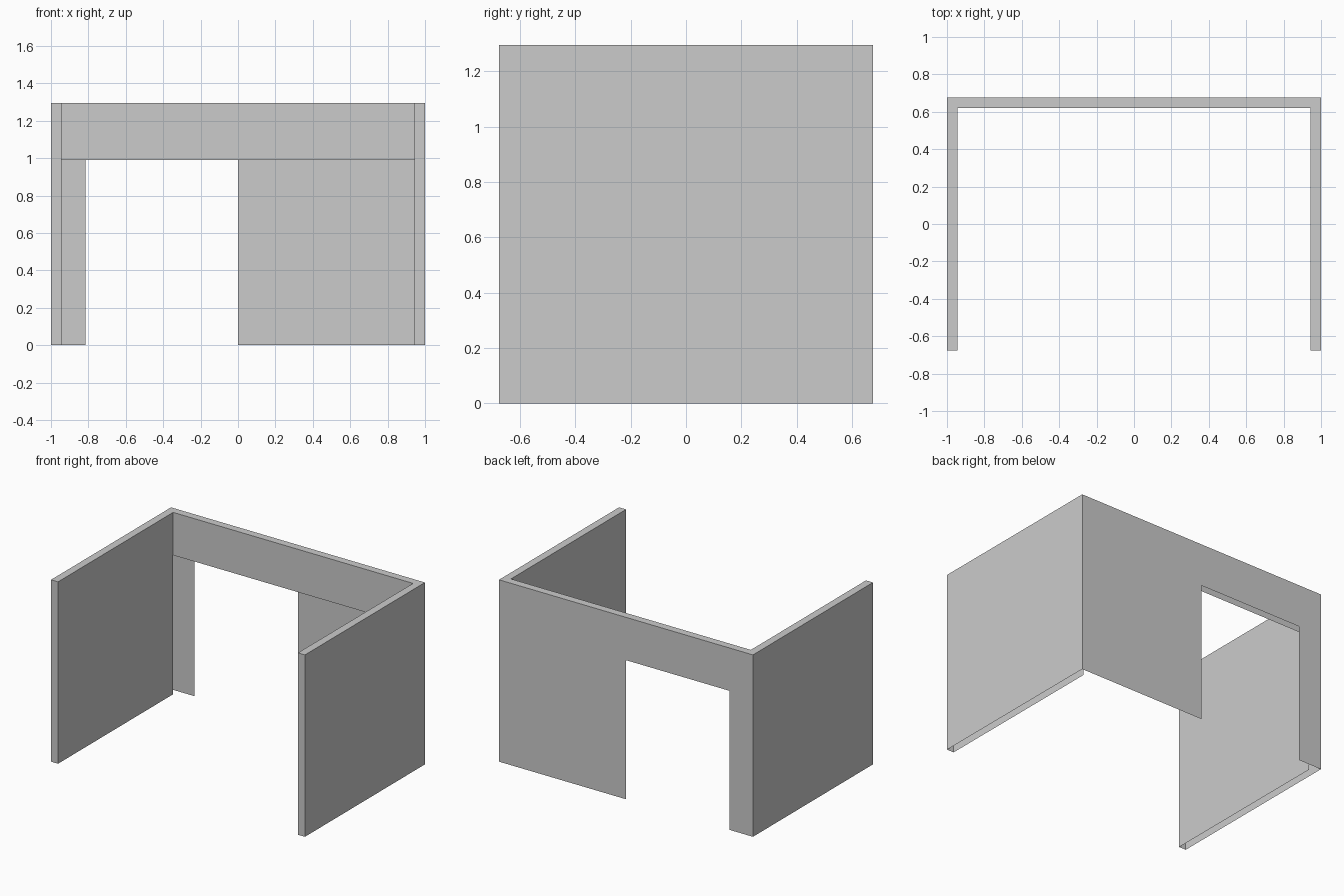
import bpy, bmesh

if "Cube" in bpy.data.objects:
    bpy.data.objects.remove(bpy.data.objects["Cube"])

W, D, H = 1.0, 0.675, 1.295      # half width, half depth, height
T = 0.055                        # wall thickness
DOOR_L, DOOR_R, DOOR_H = -0.815, 0.0, 0.99
XI, YI = W - T, D - T            # inner faces


def wall_mesh(name, polygons):
    """Object from flat polygons, merged along shared corners."""
    bm = bmesh.new()
    for poly in polygons:
        bm.faces.new([bm.verts.new(p) for p in poly])
    bmesh.ops.remove_doubles(bm, verts=bm.verts, dist=1e-5)
    bmesh.ops.recalc_face_normals(bm, faces=bm.faces)
    mesh = bpy.data.meshes.new(name)
    bm.to_mesh(mesh)
    bm.free()
    obj = bpy.data.objects.new(name, mesh)
    bpy.context.collection.objects.link(obj)
    return obj


def upright(a, b, z0=0.0):
    """Vertical panel between two plan points, up to the wall top."""
    return [(*a, z0), (*b, z0), (*b, H), (*a, H)]


# Side walls: outer face, front end and inner face, open underneath
panels = []
for s in (-1, 1):
    plan = [(s * W, D), (s * W, -D), (s * XI, -D), (s * XI, YI)]
    panels += [upright(a, b) for a, b in zip(plan, plan[1:])]

# Back sheet with the doorway notch
back = [(-W, 0), (DOOR_L, 0), (DOOR_L, DOOR_H), (DOOR_R, DOOR_H),
        (DOOR_R, 0), (W, 0), (W, H), (-W, H)]
panels.append([(x, D, z) for x, z in back])

# Inner face of the header above the doorway
panels.append(upright((-XI, YI), (XI, YI), DOOR_H))

# U-shaped top edge
top = [(-W, -D), (-XI, -D), (-XI, YI), (XI, YI),
       (XI, -D), (W, -D), (W, D), (-W, D)]
panels.append([(x, y, H) for x, y in top])

wall_mesh("room_walls", panels)
